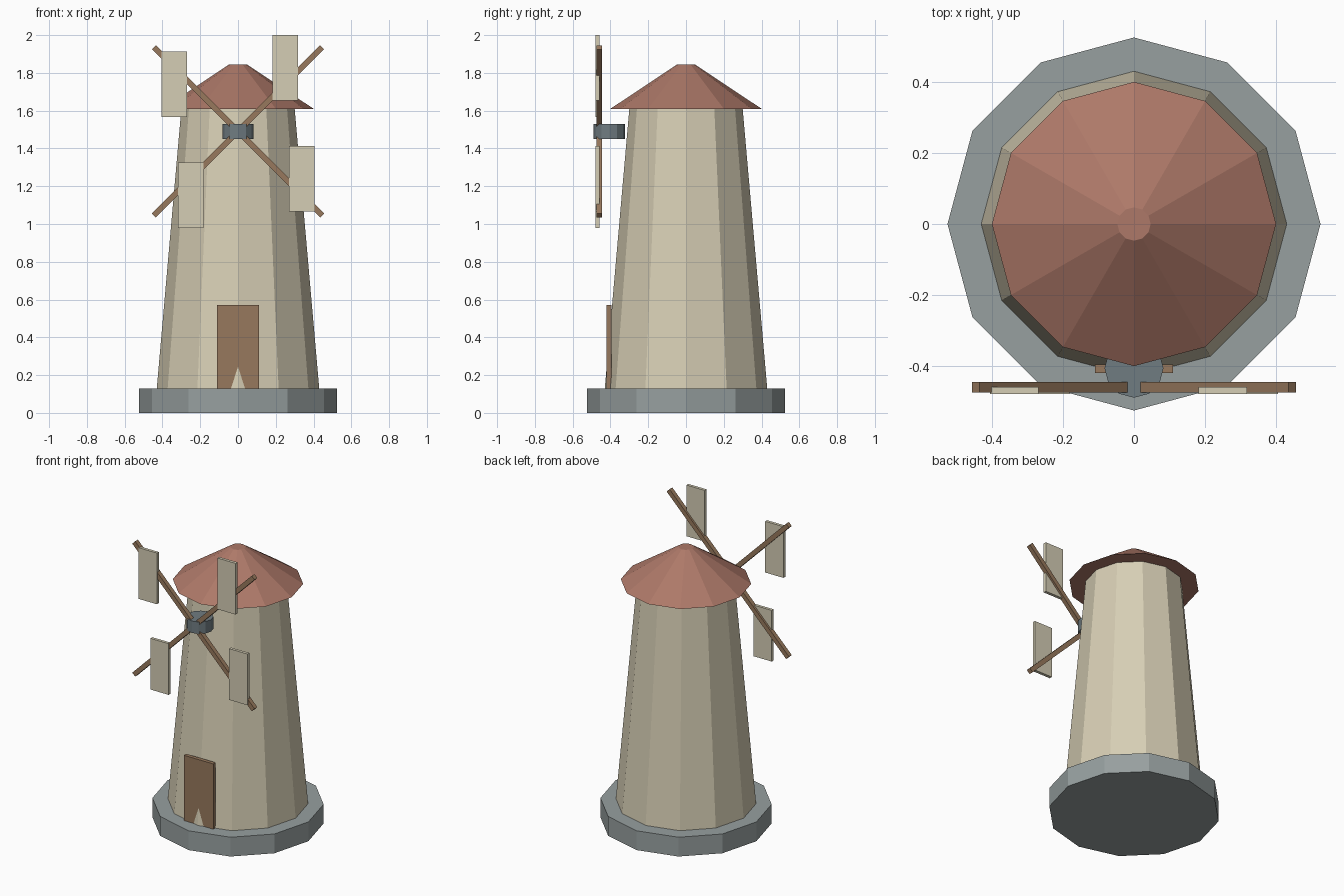
import bpy
from math import radians

if "Cube" in bpy.data.objects:
    bpy.data.objects.remove(bpy.data.objects["Cube"])


def material(name, rgb):
    m = bpy.data.materials.new(name)
    m.diffuse_color = (*rgb, 1)
    m.use_nodes = True
    m.node_tree.nodes["Principled BSDF"].inputs["Base Color"].default_value = m.diffuse_color
    return m


plaster = material("plaster", (0.68, 0.62, 0.46))
canvas = material("canvas", (0.66, 0.61, 0.46))
tile = material("roof_tile", (0.42, 0.19, 0.14))
wood = material("wood", (0.31, 0.19, 0.11))
stone = material("stone", (0.31, 0.35, 0.35))
iron = material("iron", (0.16, 0.20, 0.22))


def finish(name, mat):
    o = bpy.context.object
    o.name = name
    o.data.materials.append(mat)
    return o


def drum(name, r1, r2, z1, z2, mat, y=0, sides=12):
    bpy.ops.mesh.primitive_cone_add(vertices=sides, radius1=r1, radius2=r2,
                                    depth=z2 - z1, location=(0, y, (z1 + z2) / 2))
    return finish(name, mat)


def box(name, centre, size, mat, angle=0):
    bpy.ops.mesh.primitive_cube_add(size=1, location=centre, rotation=(0, angle, 0))
    o = finish(name, mat)
    o.scale = size
    return o


# Tapered body
drum("base", 0.525, 0.525, 0, 0.13, stone)
drum("tower", 0.43, 0.30, 0.13, 1.61, plaster)
drum("roof", 0.40, 0.047, 1.61, 1.845, tile)
box("door", (0, -0.4075, 0.35), (0.22, 0.025, 0.44), wood)

# Hub and crossed spars
HUB_Z = 1.49
drum("hub", 0.083, 0.083, HUB_Z - 0.04, HUB_Z + 0.04, iron, y=-0.406)
for i, a in enumerate((45, -45)):
    box(f"spar_{i + 1}", (0, -0.46, HUB_Z), (1.26, 0.03, 0.03), wood, radians(a))

# Upright sails, each a quarter turn further round the hub
x, z = 0.25, 0.3375
for i in range(4):
    box(f"sail_{i + 1}", (x, -0.469, HUB_Z + z), (0.136, 0.02, 0.345), canvas)
    x, z = -z, x
